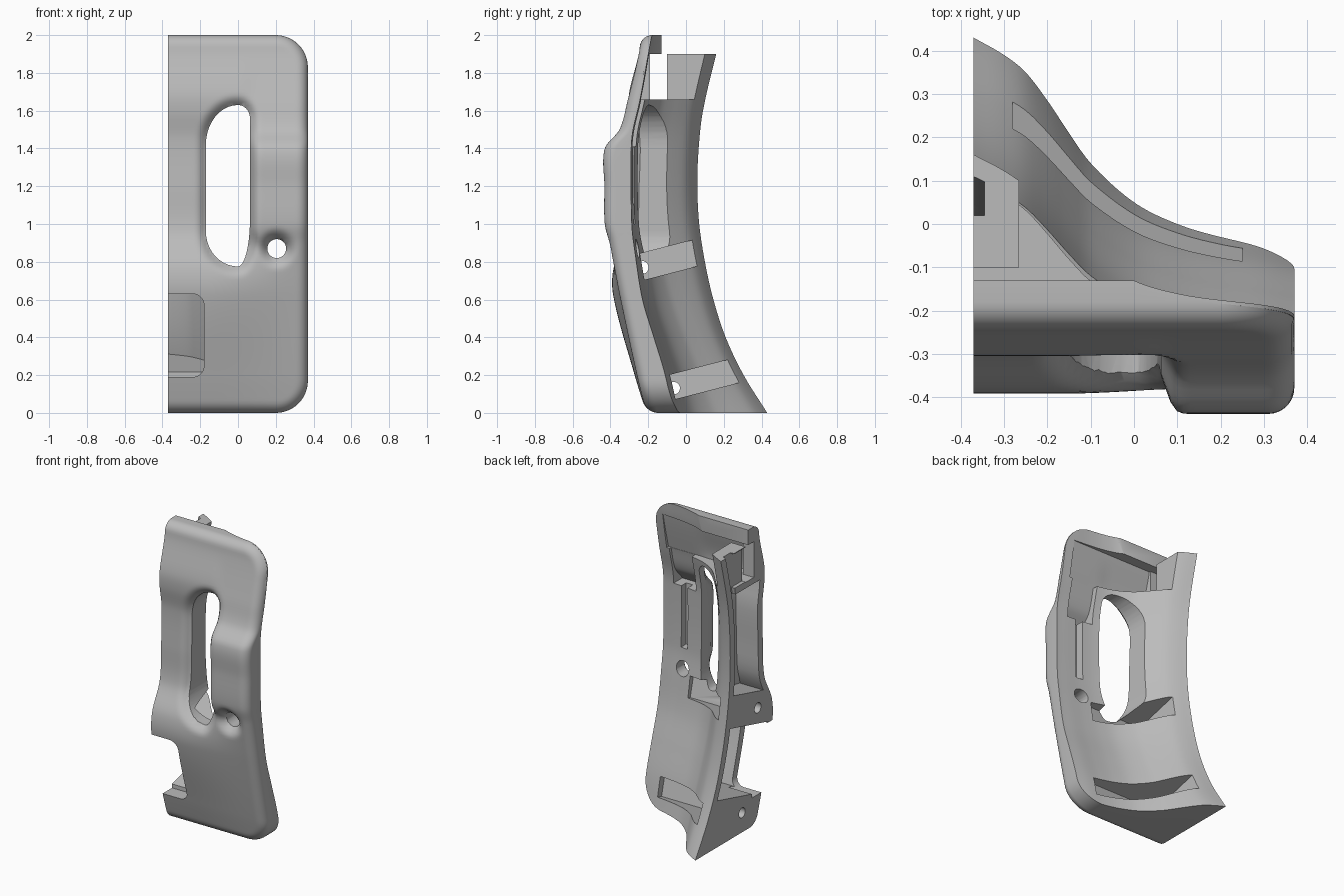
import bpy, bmesh, math
from mathutils import Matrix, Vector

old = bpy.data.objects.get("Cube")
if old:
    bpy.data.objects.remove(old, do_unlink=True)

CUT = -0.37      # open side plane
EDGE = 0.37      # outer rim
CORNER = 0.17    # outline corner radius


def curve(points):
    """Smooth interpolation through (t, value) points."""
    n = len(points)
    def slope(i):
        a, b = points[max(i - 1, 0)], points[min(i + 1, n - 1)]
        return (b[1] - a[1]) / (b[0] - a[0])
    slopes = [slope(i) for i in range(n)]
    def f(t):
        t = min(max(t, points[0][0]), points[-1][0])
        i = 0
        while i < n - 2 and t > points[i + 1][0]:
            i += 1
        (t0, v0), (t1, v1) = points[i], points[i + 1]
        h = t1 - t0
        s = (t - t0) / h
        return (v0 * (1 + 2 * s) * (1 - s) ** 2 + slopes[i] * h * s * (1 - s) ** 2
                + v1 * s * s * (3 - 2 * s) + slopes[i + 1] * h * s * s * (s - 1))
    return f


def smoothstep(a, b, t):
    t = min(max((t - a) / (b - a), 0), 1)
    return t * t * (3 - 2 * t)


# Side profiles: outer rim front, centre column front, ridge back, rim back, back section
rim_front = curve([(0, -.21), (.2, -.26), (.62, -.35), (.9, -.405), (1, -.43), (1.2, -.432),
                   (1.4, -.43), (1.5, -.352), (1.65, -.31), (1.9, -.25), (2, -.24)])
column_front = curve([(0, -.21), (.2, -.272), (.62, -.385), (.78, -.38), (.96, -.3), (1.2, -.285),
                      (1.45, -.28), (1.6, -.302), (1.7, -.3), (1.9, -.25), (2, -.24)])
ridge_back = curve([(0, .43), (.2, .305), (.4, .21), (.6, .145), (.8, .1), (1, .07), (1.2, .06),
                    (1.4, .067), (1.6, .09), (1.9, .16), (2, .19)])
rim_back = curve([(0, -.07), (.2, -.11), (.4, -.17), (.6, -.23), (.85, -.27), (1, -.287),
                  (1.4, -.29), (1.5, -.28), (1.65, -.245), (1.9, -.2), (2, -.19)])
section = curve([(-.37, 1), (-.3, .92), (-.25, .84), (-.2, .71), (-.15, .56), (-.1, .42),
                 (0, .24), (.1, .14), (.2, .08), (.3, .04), (.37, 0)])


def quarter(cx, cz, rx, rz, start):
    return [(cx + rx * math.cos(math.radians(start + a)), cz + rz * math.sin(math.radians(start + a)))
            for a in range(0, 91, 9)]


# Handle opening outline
opening = (quarter(0, 1.56, .063, .07, 0) + quarter(0, 1.42, .17, .21, 90)
           + quarter(0, .96, .17, .185, 180) + quarter(0, 1.02, .063, .245, 270))
grown = [(x + (x + .055) * .35, z + (z - 1.2) * .09) for x, z in opening]


def opening_distance(x, z):
    """Distance outside the opening, zero within it."""
    inside, best = False, 9
    for (x0, z0), (x1, z1) in zip(opening, opening[1:] + opening[:1]):
        if (z0 > z) != (z1 > z) and x < x0 + (z - z0) / (z1 - z0) * (x1 - x0):
            inside = not inside
        a, e = Vector((x - x0, z - z0)), Vector((x1 - x0, z1 - z0))
        t = min(max(a.dot(e) / max(e.dot(e), 1e-9), 0), 1)
        best = min(best, (a - e * t).length)
    return 0 if inside else best


def plain_front(x, z):
    t = smoothstep(.72, .98, z)
    blend = smoothstep(-.16 + .16 * t, .34 - .24 * t, x)
    return column_front(z) * (1 - blend) + rim_front(z) * blend


def back(x, z):
    w = max(section(x), 0) ** (1 + .3 * smoothstep(.2, 1.2, z))
    return ridge_back(z) * w + rim_back(z) * (1 - w)


def front(x, z):
    # rounded outline, softened opening edge and countersunk hole
    qx, qz = x - (EDGE - CORNER), abs(z - 1) - (1 - CORNER)
    d = CORNER - math.hypot(max(qx, 0), max(qz, 0)) - min(max(qx, qz), 0)
    r = .06
    y = plain_front(x, z) + r - math.sqrt(r * r - (r - min(max(d, 0), r)) ** 2)
    y += .04 * max(0, 1 - opening_distance(x, z) / .06) ** 2
    hole = max(math.hypot(x - .205, z - .87), .045)
    y += .16 * max(0, 1 - hole / .115) ** 2
    return min(y, back(x, z) - .008)


def make(name, bm):
    bmesh.ops.recalc_face_normals(bm, faces=bm.faces)
    mesh = bpy.data.meshes.new(name)
    bm.to_mesh(mesh)
    bm.free()
    ob = bpy.data.objects.new(name, mesh)
    bpy.context.collection.objects.link(ob)
    return ob


def sheet_solid(name, zs, columns, front_fn, back_fn):
    """Closed solid between two height fields over a grid in x and z."""
    bm = bmesh.new()
    f, b = [[[bm.verts.new((x, fn(x, z), z)) for x in columns(z)] for z in zs]
            for fn in (front_fn, back_fn)]
    rows, cols = len(f), len(f[0])
    for s in (f, b):
        for i in range(rows - 1):
            for j in range(cols - 1):
                bm.faces.new((s[i][j], s[i][j + 1], s[i + 1][j + 1], s[i + 1][j]))
    for j in (0, cols - 1):
        for i in range(rows - 1):
            bm.faces.new((f[i][j], f[i + 1][j], b[i + 1][j], b[i][j]))
    for i in (0, rows - 1):
        for j in range(cols - 1):
            bm.faces.new((f[i][j], f[i][j + 1], b[i][j + 1], b[i][j]))
    return make(name, bm)


def span(a, b, n):
    return [a + (b - a) * i / n for i in range(n + 1)]


def patch(name, x0, x1, z0, z1, front_fn, back_fn, n=16):
    return sheet_solid(name, span(z0, z1, n), lambda z: span(x0, x1, n), front_fn, back_fn)


def box(name, x0, x1, y0, y1, z0, z1, turn=0, origin=(0, 0, 0)):
    bm = bmesh.new()
    bmesh.ops.create_cube(bm, size=1)
    bm.transform(Matrix.Translation(origin) @ Matrix.Rotation(turn, 4, 'X')
                 @ Matrix.Translation(((x0 + x1) / 2, (y0 + y1) / 2, (z0 + z1) / 2))
                 @ Matrix.Diagonal((x1 - x0, y1 - y0, z1 - z0, 1)))
    return make(name, bm)


def prism(name, outline, y0, y1):
    bm = bmesh.new()
    bm.faces.new([bm.verts.new((x, y0, z)) for x, z in outline])
    bmesh.ops.remove_doubles(bm, verts=bm.verts, dist=.0005)
    out = bmesh.ops.extrude_face_region(bm, geom=list(bm.faces))
    moved = [g for g in out["geom"] if isinstance(g, bmesh.types.BMVert)]
    bmesh.ops.translate(bm, verts=moved, vec=(0, y1 - y0, 0))
    return make(name, bm)


def rod(name, centre, radius, length, axis):
    bm = bmesh.new()
    bmesh.ops.create_cone(bm, cap_ends=True, segments=32, radius1=radius, radius2=radius, depth=length)
    bm.transform(Matrix.Translation(centre) @ Matrix.Rotation(math.pi / 2, 4, axis))
    return make(name, bm)


def subtract(target, *cutters):
    bpy.context.view_layer.objects.active = target
    for c in cutters:
        m = target.modifiers.new("cut", 'BOOLEAN')
        m.operation, m.solver, m.object = 'DIFFERENCE', 'EXACT', c
        bpy.ops.object.modifier_apply(modifier=m.name)
        bpy.data.objects.remove(c, do_unlink=True)


# Outer body with rounded corners on the rim side
bend = [CORNER * (1 - math.cos(math.pi / 2 * i / 12)) for i in range(13)]
levels = bend + span(CORNER, 2 - CORNER, 90)[1:-1] + [2 - b for b in reversed(bend)]
steps = span(0, .9, 44) + [.9 + .1 * math.sin(math.pi / 2 * i / 8) for i in range(1, 9)]


def body_columns(z):
    q = max(abs(z - 1) - (1 - CORNER), 0)
    end = EDGE - CORNER + math.sqrt(max(CORNER ** 2 - q * q, 0))
    return [CUT + (end - CUT) * u for u in steps]


shell = sheet_solid("handle_shell", levels, body_columns, front, back)

# Pin holes in the open side
subtract(shell, rod("upper_pin_hole", (-.4, -.232, .77), .034, .5, 'Y'),
         rod("lower_pin_hole", (-.4, -.065, .131), .033, .47, 'Y'))

# Hollow inside, leaving a tunnel wall and two strap bosses (origin, half height, pocket end, boss base)
TILT = math.radians(14.5)
straps = [((0, -.262, .766), .07, .14, .105), ((0, -.115, .126), .066, .25, .4)]
cavity = patch("cavity", -.5, .0, .05, 1.62, lambda x, z: plain_front(x, z) + .05,
               lambda x, z: back(x, z) - .05, 30)
subtract(cavity, prism("tunnel_wall", grown, -1, 1))
for origin, half, end, base in straps:
    subtract(cavity, box("boss", -.6, .5, -.4, .9, -base, half + .035, TILT, origin))
subtract(shell, cavity)

# Strap pockets
for origin, half, end, base in straps:
    subtract(shell, box("strap_pocket", -.28, end, 0, .9, -half, half, TILT, origin))

# Open top bay with a ridge post and top lip
rear_bay = box("rear_bay", -.6, .6, -.19, .7, 1.66, 1.9)
subtract(rear_bay, box("post_space", -.7, -.265, -.1, .9, 1.5, 2.1))
subtract(shell, rear_bay,
         patch("top_bay", -.29, .31, 1.66, 1.9, lambda x, z: plain_front(x, z) + .05,
               lambda x, z: -.15),
         box("above_lip", -.6, .6, -.13, .6, 1.9, 2.1),
         patch("post_notch", -.5, -.345, 1.57, 2.0, lambda x, z: .02 - .2 * max(0, 1.7 - z),
               lambda x, z: back(x, z) - .05),
         box("post_step", -.5, -.345, -.15, .03, 1.665, 1.895))

# Handle opening, bolt hole, front window and rear recesses
window = quarter(-.24, .57, .06, .06, 0) + [(-.5, .63), (-.5, .19)] + quarter(-.24, .25, .06, .06, 270)
subtract(shell, prism("opening", opening, -1, 1),
         rod("bolt_hole", (.205, 0, .87), .05, 2, 'X'),
         prism("front_window", window, -1, -.17),
         patch("rear_pocket", .11, .29, 1.41, 1.68, lambda x, z: plain_front(x, z) + .052,
               lambda x, z: .3),
         box("rear_groove", .18, .23, -.33, .2, 1.0, 1.43))

# Single grey material
grey = bpy.data.materials.new("plain_grey")
grey.use_nodes = True
colour = (.5, .5, .5, 1)
grey.diffuse_color = colour
grey.node_tree.nodes["Principled BSDF"].inputs["Base Color"].default_value = colour
shell.data.materials.clear()
shell.data.materials.append(grey)
bpy.ops.object.select_all(action='DESELECT')
shell.select_set(True)
bpy.context.view_layer.objects.active = shell
bpy.ops.object.shade_smooth_by_angle(angle=math.radians(38))
